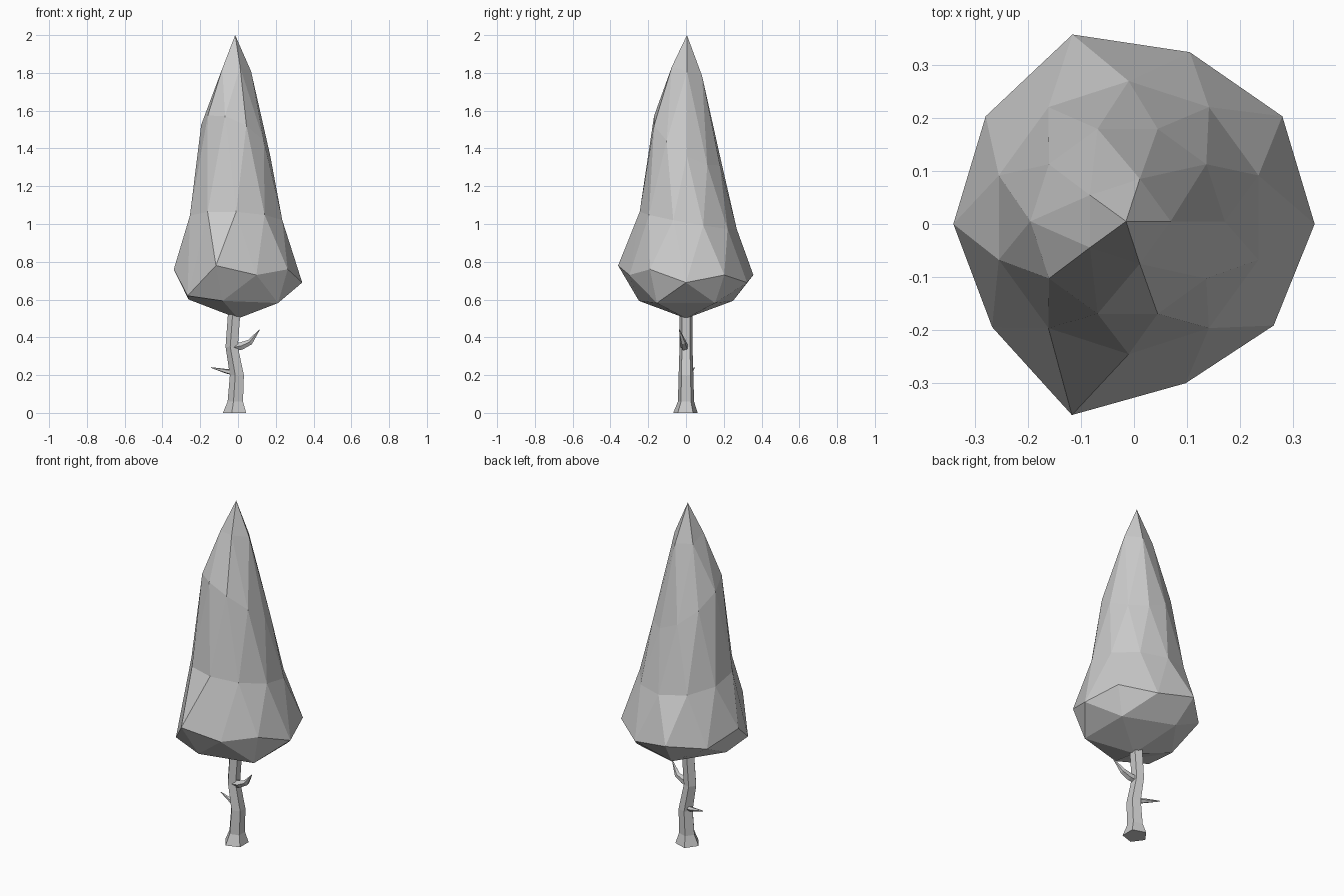
import bpy, bmesh, math
from mathutils import Vector, Matrix

old = bpy.data.objects.get("Cube")
if old:
    bpy.data.objects.remove(old, do_unlink=True)


def make_material(name, colour):
    mat = bpy.data.materials.new(name)
    mat.use_nodes = True
    mat.diffuse_color = colour
    mat.node_tree.nodes["Principled BSDF"].inputs["Base Color"].default_value = colour
    return mat


grey = make_material("plain grey", (0.6, 0.6, 0.6, 1))


def add_object(name, bm):
    bmesh.ops.recalc_face_normals(bm, faces=bm.faces)
    mesh = bpy.data.meshes.new(name)
    bm.to_mesh(mesh)
    bm.free()
    mesh.materials.append(grey)
    obj = bpy.data.objects.new(name, mesh)
    bpy.context.collection.objects.link(obj)
    return obj


def tube(name, stations, sides=5, turn=36, level=False):
    """Flat-sided tube through (centre, radius) stations; rings lie level or follow the path."""
    bm = bmesh.new()
    rings = []
    centres = [Vector(c) for c, r in stations]
    for i, (centre, (_, radius)) in enumerate(zip(centres, stations)):
        along = centres[min(i + 1, len(centres) - 1)] - centres[max(i - 1, 0)]
        rot = Matrix.Identity(3) if level else along.to_track_quat("Z", "Y").to_matrix()
        ring = []
        for k in range(sides):
            a = math.radians(turn) + math.tau * k / sides
            ring.append(bm.verts.new(centre + rot @ Vector((math.cos(a), math.sin(a), 0)) * radius))
        rings.append(ring)
    for low, high in zip(rings, rings[1:]):
        for k in range(sides):
            n = (k + 1) % sides
            bm.faces.new((low[k], low[n], high[n], high[k]))
    bm.faces.new(rings[0])
    bm.faces.new(rings[-1])
    return add_object(name, bm)


# Crown: an icosphere whose rings are stretched into a leaning, uneven cone
RIM_RADIUS = [.34, .345, .34, .375, .345, .34, .33, .378, .315, .325]
RIM_HEIGHT = [.69, .73, .69, .73, .70, .76, .62, .78, .73, .76]


def ring_shape(z, k):
    """Centre x, centre y, radius, height, x slope, y slope for a sphere height z."""
    if z > .95:
        return -.015, .005, 0, 2.0, 0, 0
    if z > .7:
        return -.015, .005, .084, 1.81, 0, -.3
    if z > .3:
        return -.012, .005, .183, 1.44, -.45, -.6
    if z > -.3:
        return -.01, .012, .257, 1.02, -.05, -.18
    if z > -.7:
        return 0, 0, RIM_RADIUS[k], RIM_HEIGHT[k], 0, 0
    if z > -.95:
        return 0, 0, .262, .59, -.04, 0
    return 0, 0, 0, .5, 0, 0


bm = bmesh.new()
bmesh.ops.create_icosphere(bm, subdivisions=2, radius=1)
for v in bm.verts:
    angle = math.atan2(v.co.y, v.co.x)
    k = round(math.degrees(angle) / 36) % 10
    cx, cy, radius, height, slope_x, slope_y = ring_shape(v.co.z, k)
    x = cx + radius * math.cos(angle)
    y = cy + radius * math.sin(angle)
    v.co = (x, y, height + slope_x * x + slope_y * y)
add_object("crown", bm)

# Trunk: crooked five-sided stem with a flared foot
tube("trunk", [((-.012, -.003, 0), .068), ((-.01, 0, .06), .045),
               ((-.002, 0, .2), .041), ((-.03, 0, .35), .036),
               ((-.016, 0, .54), .036)], level=True)

# Bare side branches
tube("left_branch", [((-.03, -.005, .345), .022), ((.02, -.012, .355), .021),
                     ((.065, -.015, .375), .016), ((.114, -.035, .44), .002)])
tube("right_branch", [((-.02, .01, .212), .016), ((-.06, .025, .22), .013),
                      ((-.142, .045, .24), .002)])
